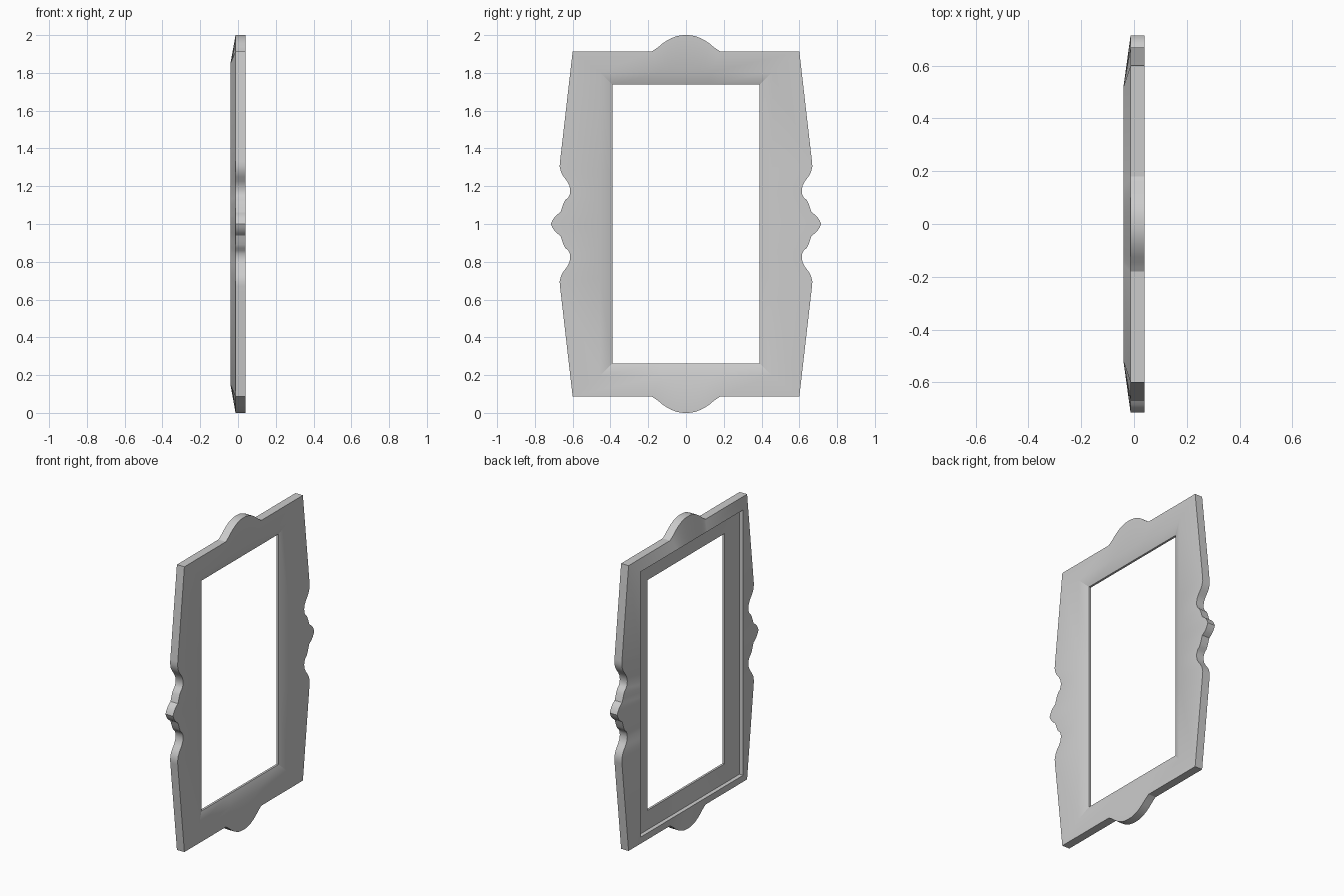
import bpy, bmesh

if "Cube" in bpy.data.objects:
    bpy.data.objects.remove(bpy.data.objects["Cube"])

CORNER = (0.6, 0.914)          # half width / half height at the frame corners

# Quarter outline (y, z measured from the centre): top crest, then the side scroll
crest = [(0, 1.0), (0.025, 0.999), (0.05, 0.994), (0.075, 0.985), (0.1, 0.972),
         (0.125, 0.955), (0.145, 0.938), (0.163, 0.925), (0.18, 0.914)]
side = [(0.667, 0.33), (0.669, 0.305), (0.662, 0.275), (0.648, 0.25), (0.63, 0.227),
        (0.618, 0.205), (0.613, 0.18), (0.615, 0.158), (0.624, 0.14), (0.639, 0.127),
        (0.648, 0.11), (0.657, 0.085), (0.665, 0.062), (0.685, 0.048), (0.697, 0.035),
        (0.708, 0.018), (0.715, 0)]

# Mirror the quarter into a full loop; each point knows which edge it lies on
quarter = [(y, z, 'top') for y, z in crest] + [(*CORNER, 'corner')] \
        + [(y, z, 'side') for y, z in side]
half = quarter + [(y, -z, k) for y, z, k in reversed(quarter[:-1])]
outline = half + [(-y, z, k) for y, z, k in reversed(half[1:-1])]


def on_rectangle(point, hy, hz):
    """Move an outline point onto the matching edge of an inner rectangle."""
    y, z, kind = point
    sy, sz = (1 if y > 0 else -1), (1 if z > 0 else -1)
    if kind == 'top':
        return y / CORNER[0] * hy, sz * hz
    if kind == 'side':
        return sy * hy, z / CORNER[1] * hz
    return sy * hy, sz * hz


# Moulding section: x, then the rectangle half sizes (None = ornate outline)
section = [
    (0.04, None),              # outer edge of the flat face
    (-0.013, None),            # outer wall
    (-0.04, (0.52, 0.85)),     # raised rim
    (-0.018, (0.517, 0.847)),  # rebate step
    (0.0, (0.39, 0.738)),      # opening
    (0.014, (0.39, 0.738)),
    (0.04, (0.455, 0.803)),    # bevel around the opening
]

bm = bmesh.new()
rings = []
for x, rect in section:
    ring = []
    for p in outline:
        y, z = on_rectangle(p, *rect) if rect else p[:2]
        ring.append(bm.verts.new((x, y, z + 1)))
    rings.append(ring)

n = len(outline)
for r, ring in enumerate(rings):
    nxt = rings[(r + 1) % len(rings)]
    for i in range(n):
        j = (i + 1) % n
        bm.faces.new((ring[i], ring[j], nxt[j], nxt[i]))
bmesh.ops.recalc_face_normals(bm, faces=bm.faces)

mesh = bpy.data.meshes.new("ornate_frame")
bm.to_mesh(mesh)
bm.free()
frame = bpy.data.objects.new("ornate_frame", mesh)
bpy.context.collection.objects.link(frame)

# Smooth shading with crisp outer edges
bpy.context.view_layer.objects.active = frame
frame.select_set(True)
bpy.ops.object.shade_smooth_by_angle()
